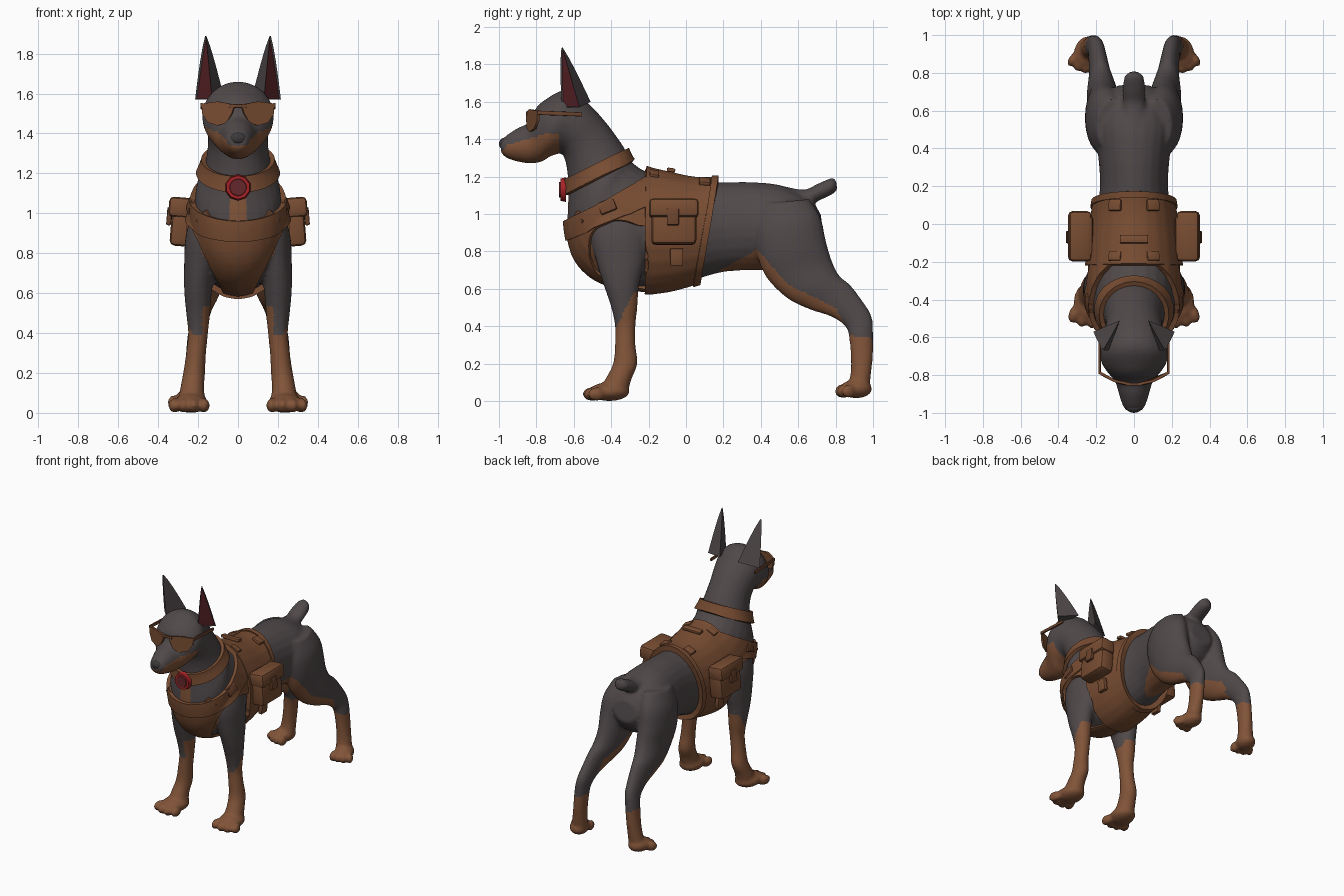
import bpy, bmesh, math
from mathutils import Vector, Matrix, Euler

if "Cube" in bpy.data.objects:
    bpy.data.objects.remove(bpy.data.objects["Cube"])


def material(name, r, g, b):
    m = bpy.data.materials.new(name)
    m.use_nodes = True
    m.diffuse_color = (r, g, b, 1)
    node = next(n for n in m.node_tree.nodes if n.type == 'BSDF_PRINCIPLED')
    node.inputs["Base Color"].default_value = (r, g, b, 1)
    return m


COAT = material("charcoal coat", .08, .066, .068)
TAN = material("tan markings", .22, .088, .04)
VEST = material("brown harness", .19, .074, .032)
STRAP = material("dark brown trim", .15, .058, .027)
EAR = material("dark red ear", .1, .016, .02)
RED = material("red badge", .38, .016, .02)
MAROON = material("maroon badge centre", .13, .02, .024)
NOSE = material("black nose", .045, .04, .042)


def make(name, bm, *mats):
    mesh = bpy.data.meshes.new(name)
    bm.to_mesh(mesh)
    bm.free()
    ob = bpy.data.objects.new(name, mesh)
    bpy.context.scene.collection.objects.link(ob)
    for m in mats:
        mesh.materials.append(m)
    return ob


def bake(ob, *mats):
    """Replace the mesh by its modified version."""
    bpy.context.view_layer.update()
    deps = bpy.context.evaluated_depsgraph_get()
    mesh = bpy.data.meshes.new_from_object(ob.evaluated_get(deps))
    ob.modifiers.clear()
    ob.data = mesh
    mesh.materials.clear()
    for m in mats:
        mesh.materials.append(m)


def spline(a, b, c, d, t):
    return .5 * (2 * b + (c - a) * t + (2 * a - 5 * b + 4 * c - d) * t * t
                 + (3 * b - a - 3 * c + d) * t ** 3)


def loft(bm, rings, side=1, steps=4, sides=24):
    """Rings in hundredths: x centre, two opposite (y, z) points, half width."""
    full = []
    for i in range(len(rings) - 1):
        quad = [rings[max(0, min(len(rings) - 1, i + k))] for k in (-1, 0, 1, 2)]
        for s in range(steps):
            full.append([spline(*v, s / steps) for v in zip(*quad)])
    full.append(rings[-1])
    loops = []
    for ring in full:
        x, y1, z1, y2, z2, w = [v / 100 for v in ring]
        loop = []
        for k in range(sides):
            a = math.tau * k / sides
            c = math.cos(a) / 2
            loop.append(bm.verts.new((side * (x + w * math.sin(a)),
                                      (y1 + y2) / 2 + (y1 - y2) * c,
                                      (z1 + z2) / 2 + (z1 - z2) * c)))
        loops.append(loop)
    for p, q in zip(loops, loops[1:]):
        for k in range(sides):
            n = (k + 1) % sides
            bm.faces.new((p[k], p[n], q[n], q[k]))
    bm.faces.new(loops[0])
    bm.faces.new(loops[-1])


def ball(bm, loc, size, turn=0):
    bmesh.ops.create_uvsphere(bm, u_segments=20, v_segments=12, radius=1,
                              matrix=Matrix.LocRotScale(Vector(loc), Euler((0, 0, turn)), Vector(size)))


def foot(bm, side, x, y, z, turn, scale):
    ball(bm, (side * x, y, z + .05), (.085 * scale, .11 * scale, .05), side * turn)
    for k in (-1.5, -.5, .5, 1.5):
        off = Matrix.Rotation(turn, 3, 'Z') @ Vector((k * .049, -.1 + .016 * abs(k), 0)) * scale
        ball(bm, (side * (x + off.x), y + off.y, z + .037), (.029 * scale, .05 * scale, .037),
             side * (turn + k * .15))


torso = [(72, 100, 74, 85, 9), (66, 108, 66, 75, 18), (52, 115, 50, 70, 21), (36, 117, 36, 70, 19),
         (20, 117, 20, 69, 18), (5, 117, 5, 65, 20), (-10, 120, -10, 61, 22), (-22, 123, -25, 60, 23),
         (-28, 127, -45, 64, 23), (-30, 129, -58, 75, 22), (-31, 131, -63, 92, 21),
         (-32, 133, -63, 108, 18), (-34, 137, -63, 117, 16)]
head = [(-42, 148, -64, 126, 15), (-50, 157, -66, 132, 16), (-58, 164, -69, 132, 17),
        (-66, 166, -72, 131, 18), (-74, 162, -74, 130, 17), (-80, 157, -77, 128, 14),
        (-84, 149, -83, 127, 10), (-90, 146, -90, 128, 8), (-96, 142, -96, 130, 6), (-99, 139, -99, 133, 4)]
tail = [(0, 52, 115, 56, 104, 6), (0, 63, 113, 66, 105, 6), (0, 70, 116, 73, 108, 6),
        (0, 77, 119, 79, 111, 5), (0, 80, 119, 81, 113, 2)]
fore_leg = [(14, -26, 105, -47, 105, 7), (17, -21, 90, -51, 90, 9), (19, -22, 75, -48, 75, 8),
            (20, -25, 62, -44, 62, 7), (20, -26, 50, -40, 50, 6), (20, -27, 40, -38, 40, 5),
            (21, -27, 30, -38, 30, 5), (22, -26, 20, -39, 20, 5.5), (23, -29, 12, -43, 12, 6),
            (23, -31, 5, -47, 5, 7)]
hind_leg = [(12, 66, 108, 38, 105, 8), (15, 72, 98, 36, 92, 10), (16, 75, 85, 38, 78, 10),
            (16, 78, 75, 43, 66, 9), (17, 82, 67, 54, 55, 8), (18, 88, 62, 66, 49, 6),
            (19, 94, 54, 78, 45, 5), (20, 99, 46, 85, 40, 4.5), (21, 100, 38, 87, 35, 4.5),
            (22, 100, 25, 88, 25, 4.5), (23, 99, 15, 88, 15, 5), (24, 98, 6, 86, 6, 6)]

# Body: overlapping lofts fused into one smooth skin
bm = bmesh.new()
loft(bm, [(0, *r) for r in torso + head])
loft(bm, tail)
for side in (1, -1):
    loft(bm, fore_leg, side)
    loft(bm, hind_leg, side)
    foot(bm, side, .235, -.41, 0, .12, 1)
    foot(bm, side, .25, .91, .015, .3, .8)
bmesh.ops.recalc_face_normals(bm, faces=bm.faces)
body = make("body", bm)
remesh = body.modifiers.new("fuse", 'REMESH')
remesh.mode = 'VOXEL'
remesh.voxel_size = .012
soften = body.modifiers.new("soften", 'SMOOTH')
soften.factor = .5
soften.iterations = 4
bake(body, COAT, TAN)

# Tan markings by height along the body
HIND_LINE = [(.15, .68), (.38, .81), (.55, .62), (.8, .5), (.88, .35), (1.1, .32)]


def hind_limit(y):
    for (a, p), (b, q) in zip(HIND_LINE, HIND_LINE[1:]):
        if a <= y <= b:
            return p + (q - p) * (y - a) / (b - a)
    return 0


def is_tan(x, y, z):
    x = abs(x)
    if y > .1:
        return z < hind_limit(y) + (.06 if x < .14 and y > .5 else 0)
    if z < .58:
        return z < max(.36, .38 + 2 * (y + .38)) or (x < .18 and z < .53)
    if z < .95:
        return y < -.47 - .25 * (z - .7)
    if z < 1.1:
        return y < -.5 and x < .04
    return y < -.68 and z < min(1.43, 1.37 + (y + .95) * .3) and not (y < -.97 and z > 1.34)


for face in body.data.polygons:
    face.material_index = int(is_tan(*face.center))


# Harness and collar: slices of the skin, thickened
def shell(name, planes, thick, mat):
    bm = bmesh.new()
    bm.from_mesh(body.data)
    for co, no in planes:
        bmesh.ops.bisect_plane(bm, geom=bm.verts[:] + bm.edges[:] + bm.faces[:],
                               plane_co=co, plane_no=no, clear_outer=True)
    for f in bm.faces:
        f.material_index = 0
    ob = make(name, bm, mat)
    mod = ob.modifiers.new("thickness", 'SOLIDIFY')
    mod.thickness = thick
    mod.offset = 1
    bake(ob, mat)


shell("vest", [((0, -.22, 0), (0, -1, 0)), ((0, .05, .6), (0, .57, -.12))], .03, VEST)
shell("vest_rear_hem", [((0, .02, .6), (0, -.57, .12)), ((0, .055, .6), (0, .57, -.12))], .038, VEST)
shell("shoulder_strap", [((0, -.25, 1.17), (0, -.19, .35)), ((0, -.2, 1.04), (0, .17, -.4)),
                         ((0, -.19, 0), (0, 1, 0))], .026, VEST)
shell("chest_panel", [((0, -.2, 1.06), (0, -.17, .4)), ((0, -.2, 0), (0, 1, 0)),
                      ((.06, 0, .6), (1, 0, -.5)), ((-.06, 0, .6), (-1, 0, -.5))], .016, VEST)
up = Vector((0, -.457, .889))
mid = Vector((0, -.46, 1.232))
shell("collar", [(mid + up * .038, up), (mid - up * .038, -up)], .024, VEST)


def box(name, loc, size, mat, rot=(0, 0, 0), bevel=.01):
    bm = bmesh.new()
    bmesh.ops.create_cube(bm, size=1, matrix=Matrix.LocRotScale(Vector(loc), Euler(rot), Vector(size)))
    bmesh.ops.bevel(bm, geom=bm.edges[:], offset=bevel, segments=2, profile=.5, affect='EDGES')
    make(name, bm, mat)


def pair(name, loc, size, mat, rot=(0, 0, 0), bevel=.01):
    for s, label in ((1, "left"), (-1, "right")):
        box(f"{label}_{name}", (s * loc[0], *loc[1:]), size, mat, (rot[0], s * rot[1], s * rot[2]), bevel)


# Pouches, buckles and loops
pair("pouch", (.28, -.065, .955), (.11, .24, .24), VEST, (0, -.08, 0), .025)
pair("pouch_flap", (.287, -.065, 1.03), (.12, .265, .1), VEST, (0, -.08, 0), .022)
pair("pouch_clasp", (.345, -.07, .985), (.024, .065, .09), STRAP, (0, -.08, 0), .006)
pair("side_tab", (.245, -.05, .77), (.03, .07, .09), VEST, (0, .1, 0), .006)
pair("chest_buckle", (.165, -.565, .97), (.085, .035, .06), STRAP, (.2, .7, .65), .008)
pair("shoulder_buckle", (.235, -.42, 1.04), (.03, .09, .07), STRAP, (.4, -.3, -.2), .008)
pair("back_loop", (.1, .1, 1.175), (.07, .06, .022), VEST, (-.1, .4, 0), .006)
pair("front_loop", (.1, -.17, 1.215), (.07, .05, .022), VEST, (-.15, .4, 0), .006)
pair("collar_tab", (.1, -.335, 1.295), (.05, .03, .07), STRAP, (.45, 0, -.55), .006)
box("back_handle", (0, -.08, 1.235), (.15, .045, .022), VEST, (-.15, 0, 0), .007)


# Round badge hanging from the collar
def disc(name, y, radius, depth, mat, sides):
    bm = bmesh.new()
    bmesh.ops.create_cone(bm, cap_ends=True, segments=sides, radius1=radius, radius2=radius * .9, depth=depth,
                          matrix=Matrix.Translation((0, y, 1.13)) @ Matrix.Rotation(math.pi / 2, 4, 'X'))
    make(name, bm, mat)


disc("badge", -.656, .066, .03, RED, 10)
disc("badge_centre", -.67, .045, .016, MAROON, 24)

# Pointed ears with a sunken red inside
for s, label in ((1, "left"), (-1, "right")):
    bm = bmesh.new()
    base = [Vector(p) for p in ((.13, -.665, 1.57), (.215, -.57, 1.57), (.075, -.51, 1.6))]
    centre = sum(base, Vector()) / 3
    tip = Vector((.162, -.664, 1.895))
    rows = []
    for t in (0, .2, .4, .6, .8, .98):
        pts = [centre.lerp(tip, t) + (p - centre) * (1 - t) ** .8 for p in base]
        rows.append([bm.verts.new((s * p.x, p.y, p.z)) for p in pts])
    inside = []
    for p, q in zip(rows, rows[1:]):
        for k in range(3):
            n = (k + 1) % 3
            f = bm.faces.new((p[k], p[n], q[n], q[k]))
            if k == 0:
                inside.append(f)
    bm.faces.new(rows[0])
    bm.faces.new(rows[-1])
    bmesh.ops.recalc_face_normals(bm, faces=bm.faces)
    bmesh.ops.inset_region(bm, faces=inside, thickness=.006, depth=-.008, use_even_offset=False)
    for f in inside:
        f.material_index = 1
    make(label + "_ear", bm, COAT, EAR)

# Nose
bm = bmesh.new()
ball(bm, (0, -.97, 1.375), (.042, .03, .032))
make("nose", bm, NOSE)

# Sunglasses
outline = [(.015, 1.545), (.1, 1.56), (.18, 1.55), (.178, 1.5), (.15, 1.455), (.1, 1.44), (.055, 1.455), (.03, 1.5)]
for s, label in ((1, "left"), (-1, "right")):
    bm = bmesh.new()
    bm.faces.new([bm.verts.new((s * x, -.85 + 1.9 * x * x, z)) for x, z in outline])
    lens = make(label + "_lens", bm, VEST)
    lens.modifiers.new("thickness", 'SOLIDIFY').thickness = .014
    lens.modifiers["thickness"].offset = 0
    bake(lens, VEST)
pair("temple", (.182, -.675, 1.537), (.012, .24, .022), STRAP, (-.04, 0, 0), .003)
box("glasses_bridge", (0, -.848, 1.538), (.09, .014, .018), STRAP, (0, 0, 0), .003)

# Smooth shading with sharp edges kept
for ob in bpy.context.scene.objects:
    ob.select_set(ob.type == 'MESH')
bpy.context.view_layer.objects.active = body
bpy.ops.object.shade_smooth_by_angle(angle=math.radians(40))
